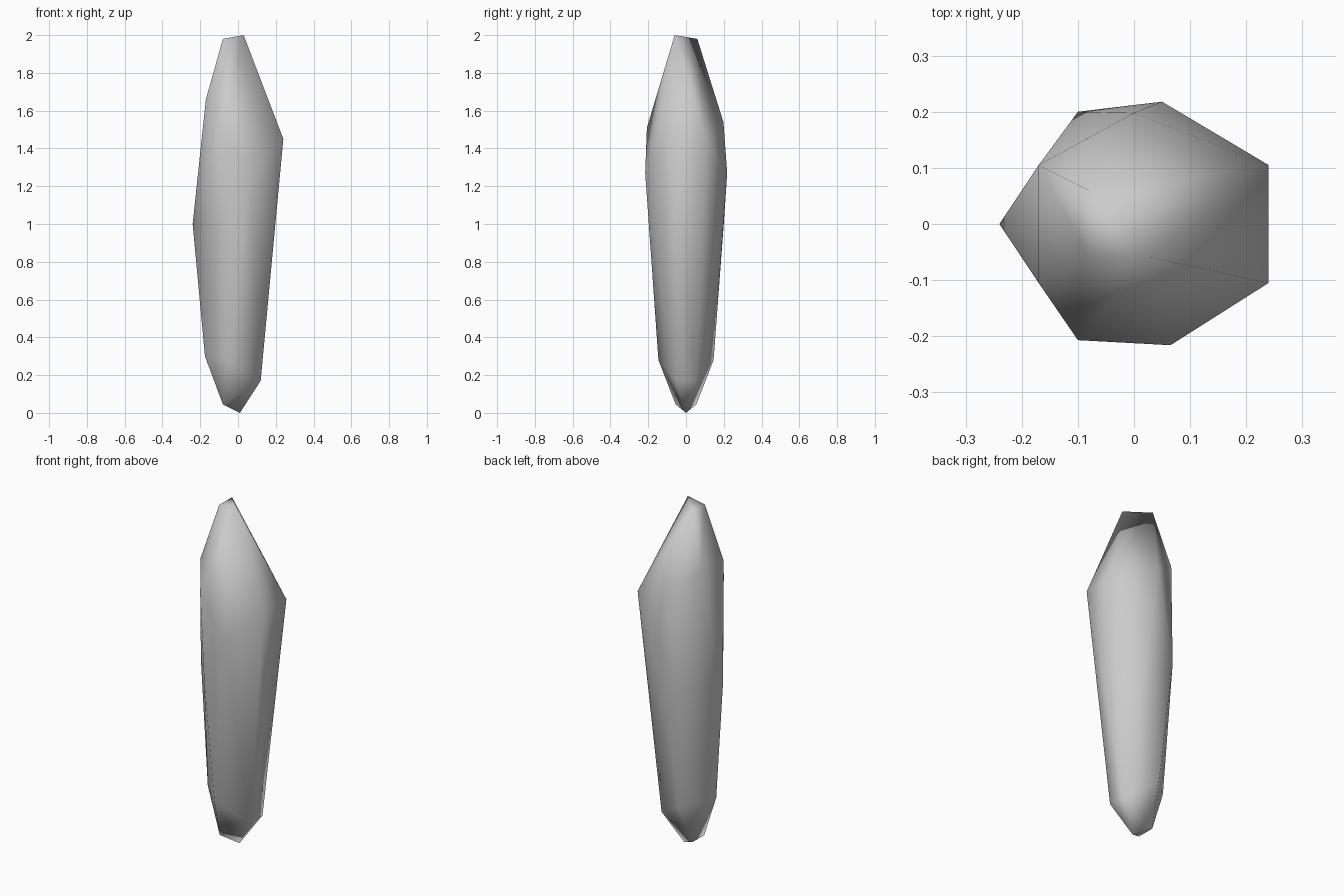
import bpy
import bmesh

# Remove the default cube only
default_cube = bpy.data.objects.get("Cube")
if default_cube:
    bpy.data.objects.remove(default_cube, do_unlink=True)


def make_material(name, colour):
    material = bpy.data.materials.new(name)
    material.use_nodes = True
    material.diffuse_color = colour
    shader = next(node for node in material.node_tree.nodes if node.type == "BSDF_PRINCIPLED")
    shader.inputs["Base Color"].default_value = colour
    return material


def mirrored(points):
    """Return the points together with their reflections across y = 0."""
    return points + [(x, -y, z) for x, y, z in points if y]


def hull_object(name, corners, material):
    """Wrap a convex faceted stone around its corner points."""
    bm = bmesh.new()
    for corner in corners:
        bm.verts.new(corner)
    hull = bmesh.ops.convex_hull(bm, input=bm.verts)
    unused = {item for item in hull["geom_interior"] + hull["geom_unused"]
              if isinstance(item, bmesh.types.BMVert)}
    bmesh.ops.delete(bm, geom=list(unused), context="VERTS")
    bmesh.ops.recalc_face_normals(bm, faces=bm.faces)
    for face in bm.faces:
        face.smooth = True
    mesh = bpy.data.meshes.new(name)
    bm.to_mesh(mesh)
    bm.free()
    mesh.materials.append(material)
    stone = bpy.data.objects.new(name, mesh)
    bpy.context.collection.objects.link(stone)
    return stone


# Slanted three-cornered tip
tip = [(0.03, -0.06, 2.0), (-0.08, 0.06, 1.98), (-0.08, -0.06, 1.98)]

# Shoulder corners, widest towards the left side
shoulder = mirrored([(0.24, 0.105, 1.45), (-0.17, 0.105, 1.66)])

# Uneven waist corners
waist = [
    (0.05, 0.218, 1.27), (0.0, 0.198, 1.54), (-0.1, 0.2, 1.0),
    (0.065, -0.216, 1.27), (-0.1, -0.207, 1.51), (-0.09, -0.185, 1.0),
    (-0.24, 0.0, 1.0),
]

# Narrow foot and blunt lower point
foot = mirrored([(0.12, 0.055, 0.17), (-0.05, 0.146, 0.28), (-0.175, 0.03, 0.3)])
point = mirrored([(0.01, 0.0, 0.0), (-0.08, 0.055, 0.045)])

grey = make_material("stone grey", (0.6, 0.6, 0.6, 1.0))
hull_object("crystal_shard", tip + shoulder + waist + foot + point, grey)
